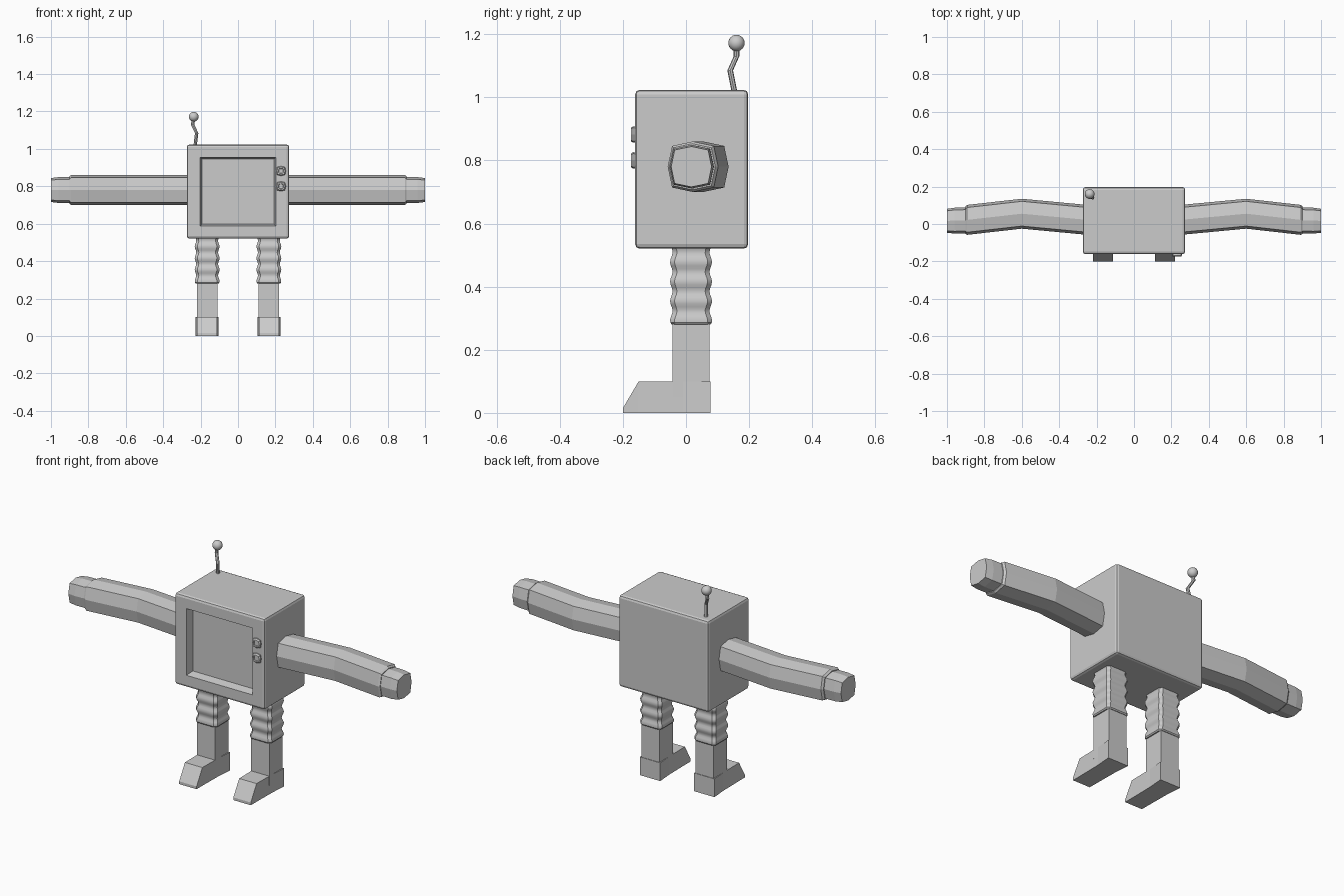
import bpy, bmesh, math
from mathutils import Vector

if "Cube" in bpy.data.objects:
    bpy.data.objects.remove(bpy.data.objects["Cube"])

grey = bpy.data.materials.new("light_grey")
grey.diffuse_color = (0.6, 0.6, 0.6, 1)
grey.use_nodes = True
grey.node_tree.nodes["Principled BSDF"].inputs["Base Color"].default_value = grey.diffuse_color


def finish(name, bm, smooth=None):
    bmesh.ops.recalc_face_normals(bm, faces=bm.faces[:])
    me = bpy.data.meshes.new(name)
    bm.to_mesh(me)
    bm.free()
    me.materials.append(grey)
    ob = bpy.data.objects.new(name, me)
    bpy.context.collection.objects.link(ob)
    if smooth:
        bpy.ops.object.select_all(action='DESELECT')
        ob.select_set(True)
        bpy.context.view_layer.objects.active = ob
        bpy.ops.object.shade_smooth_by_angle(angle=math.radians(smooth))
    return ob


def loft(name, rings, smooth=None):
    """Skin a list of equal-length point rings and cap both ends."""
    bm = bmesh.new()
    vs = [[bm.verts.new(p) for p in r] for r in rings]
    n = len(vs[0])
    for a, b in zip(vs, vs[1:]):
        for i in range(n):
            bm.faces.new((a[i], a[(i + 1) % n], b[(i + 1) % n], b[i]))
    bm.faces.new(vs[0])
    bm.faces.new(vs[-1])
    return finish(name, bm, smooth)


def octagon(mid, corner):
    """Rounded square made of eight points."""
    m, c = mid, corner
    return [(m, 0), (c, c), (0, m), (-c, c), (-m, 0), (-c, -c), (0, -m), (c, -c)]


# Body: bevelled box with a recessed screen
bm = bmesh.new()
bmesh.ops.create_cube(bm, size=1)
for v in bm.verts:
    v.co = Vector((v.co.x * 0.548, v.co.y * 0.358 + 0.018, v.co.z * 0.503 + 0.772))
bmesh.ops.bevel(bm, geom=bm.edges[:], offset=0.014, segments=2, profile=0.5, affect='EDGES')
front = min(bm.faces, key=lambda f: f.calc_center_median().y - f.calc_area())
front = max((f for f in bm.faces if f.normal.y < -0.99), key=lambda f: f.calc_area())


def inset_to(face, x, z0, z1, y):
    """Inset a front face and move the new inner face to a given rectangle."""
    bmesh.ops.inset_individual(bm, faces=[face], thickness=0.005)
    c = face.calc_center_median()
    for v in face.verts:
        v.co = Vector((math.copysign(x, v.co.x - c.x), y, z1 if v.co.z > c.z else z0))


inset_to(front, 0.202, 0.588, 0.955, -0.161)
inset_to(front, 0.192, 0.598, 0.945, -0.118)
finish("body", bm)

# Two buttons beside the screen
for i, z in enumerate((0.882, 0.80)):
    def ring(r, y):
        return [(0.23 + a, y, z + b) for a, b in octagon(r, r * 0.82)]
    loft(f"button_{i + 1}", [ring(0.025, -0.155), ring(0.026, -0.168),
                             ring(0.021, -0.175), ring(0.014, -0.175), ring(0.012, -0.170)])

for side, s in (("left", -1), ("right", 1)):
    # Arm: bent sleeve with a rounded cuff
    def ring_x(x, y, mid, corner):
        return [(s * x, y + a, 0.78 + b) for a, b in octagon(mid, corner)]
    loft(f"{side}_arm", [ring_x(0.25, 0.022, 0.08, 0.066), ring_x(0.60, 0.055, 0.08, 0.066),
                         ring_x(0.892, 0.022, 0.08, 0.066), ring_x(0.902, 0.020, 0.073, 0.060)])
    # Hand: narrower stub
    loft(f"{side}_hand", [ring_x(0.88, 0.020, 0.069, 0.057), ring_x(0.96, 0.018, 0.069, 0.057),
                          ring_x(1.0, 0.017, 0.064, 0.053)])

    # Upper leg: rippled sleeve with chamfered corners
    cx, cy = s * 0.165, 0.016

    def ring_z(z, w, c=0.014):
        k = w - c
        return [(cx + a, cy + b, z) for a, b in
                ((w, -k), (w, k), (k, w), (-k, w), (-w, k), (-w, -k), (-k, -w), (k, -w))]
    rings = [ring_z(0.28, 0.055), ring_z(0.28, 0.061)]
    for i in range(25):
        z = 0.286 + i * 0.01
        rings.append(ring_z(z, 0.0625 + 0.004 * math.cos((z - 0.292) / 0.062 * 2 * math.pi)))
    loft(f"{side}_upper_leg", rings, 30)

    # Lower leg: plain square post
    loft(f"{side}_lower_leg", [[(cx + a * 0.055, cy + b * 0.058, z) for a, b in
                                ((-1, -1), (1, -1), (1, 1), (-1, 1))] for z in (0.05, 0.29)])

    # Foot: sloping toe, widening towards the heel
    sections = [(-0.2, 0.053, 0.015), (-0.15, 0.053, 0.10), (-0.01, 0.055, 0.10), (0.077, 0.062, 0.10)]
    loft(f"{side}_foot", [[(cx - w, y, 0), (cx + w, y, 0), (cx + w, y, h), (cx - w, y, h)]
                          for y, w, h in sections])

# Antenna: kinked rod with a ball
path = [(-0.23, 0.155, 1.01), (-0.221, 0.140, 1.085), (-0.243, 0.160, 1.13), (-0.237, 0.160, 1.16)]
loft("antenna_rod", [[(x + 0.009 * math.cos(t * math.pi / 4), y + 0.009 * math.sin(t * math.pi / 4), z)
                      for t in range(8)] for x, y, z in path], 30)
bm = bmesh.new()
bmesh.ops.create_uvsphere(bm, u_segments=20, v_segments=12, radius=0.026)
bmesh.ops.translate(bm, verts=bm.verts[:], vec=(-0.237, 0.16, 1.172))
finish("antenna_ball", bm, 60)
